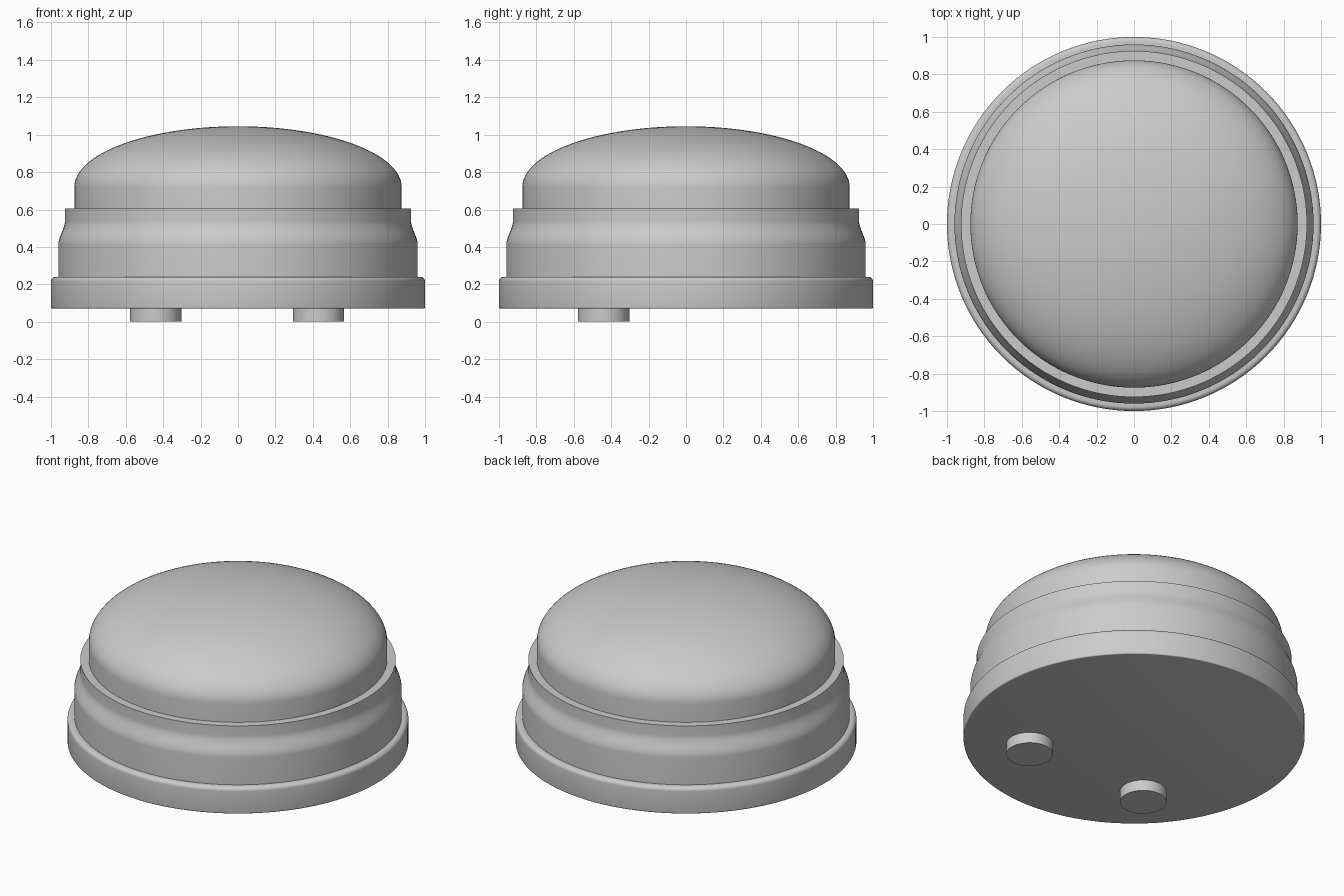
import bpy, bmesh, math

if "Cube" in bpy.data.objects:
    bpy.data.objects.remove(bpy.data.objects["Cube"])


def lathe(name, profile, segs=128, loc=(0, 0, 0)):
    """Revolve (radius, z) points, running from axis to axis, about z."""
    bm = bmesh.new()
    verts = [bm.verts.new((r, 0, z)) for r, z in profile]
    edges = [bm.edges.new(p) for p in zip(verts, verts[1:])]
    bmesh.ops.spin(bm, geom=verts + edges, cent=(0, 0, 0), axis=(0, 0, 1),
                   angle=math.tau, steps=segs, use_merge=True)
    bmesh.ops.remove_doubles(bm, verts=bm.verts, dist=1e-5)
    bmesh.ops.dissolve_degenerate(bm, edges=bm.edges, dist=1e-6)
    bmesh.ops.recalc_face_normals(bm, faces=bm.faces)
    mesh = bpy.data.meshes.new(name)
    bm.to_mesh(mesh)
    bm.free()
    obj = bpy.data.objects.new(name, mesh)
    obj.location = loc
    bpy.context.collection.objects.link(obj)
    bpy.ops.object.select_all(action='DESELECT')
    obj.select_set(True)
    bpy.context.view_layer.objects.active = obj
    bpy.ops.object.shade_smooth_by_angle(angle=math.radians(35))
    return obj


def arc(cr, cz, rr, rz, a0, a1, n):
    """Elliptical arc of profile points, angles in degrees."""
    angles = [math.radians(a0 + (a1 - a0) * i / n) for i in range(n + 1)]
    return [(cr + rr * math.cos(a), cz + rz * math.sin(a)) for a in angles]


# Base rim: wide disc with softened edges
lathe("base_rim", [(0, 0.07)]
      + arc(0.992, 0.078, 0.008, 0.008, -90, 0, 4)
      + arc(0.975, 0.215, 0.025, 0.025, 0, 90, 8)
      + [(0, 0.24)])

# Collar: straight wall, S-curve inwards, then flat-topped lip
s_curve = []
for i in range(17):
    t = i / 16
    s_curve.append((0.96 - 0.035 * t * t * (3 - 2 * t), 0.415 + 0.125 * t))
lathe("collar", [(0, 0.22), (0.96, 0.22)] + s_curve
      + [(0.925, 0.605), (0, 0.605)])

# Dome: short vertical wall under a flattened ellipse
dome = arc(0, 0.72, 0.875, 0.325, 0, 90, 32)
dome[-1] = (0, 1.045)
lathe("dome", [(0, 0.59), (0.875, 0.59)] + dome)

# Two short pegs under the front half
for side, x in (("left", -0.44), ("right", 0.43)):
    lathe(f"peg_{side}", [(0, 0), (0.137, 0), (0.137, 0.08), (0, 0.08)],
          segs=48, loc=(x, -0.44, 0))
